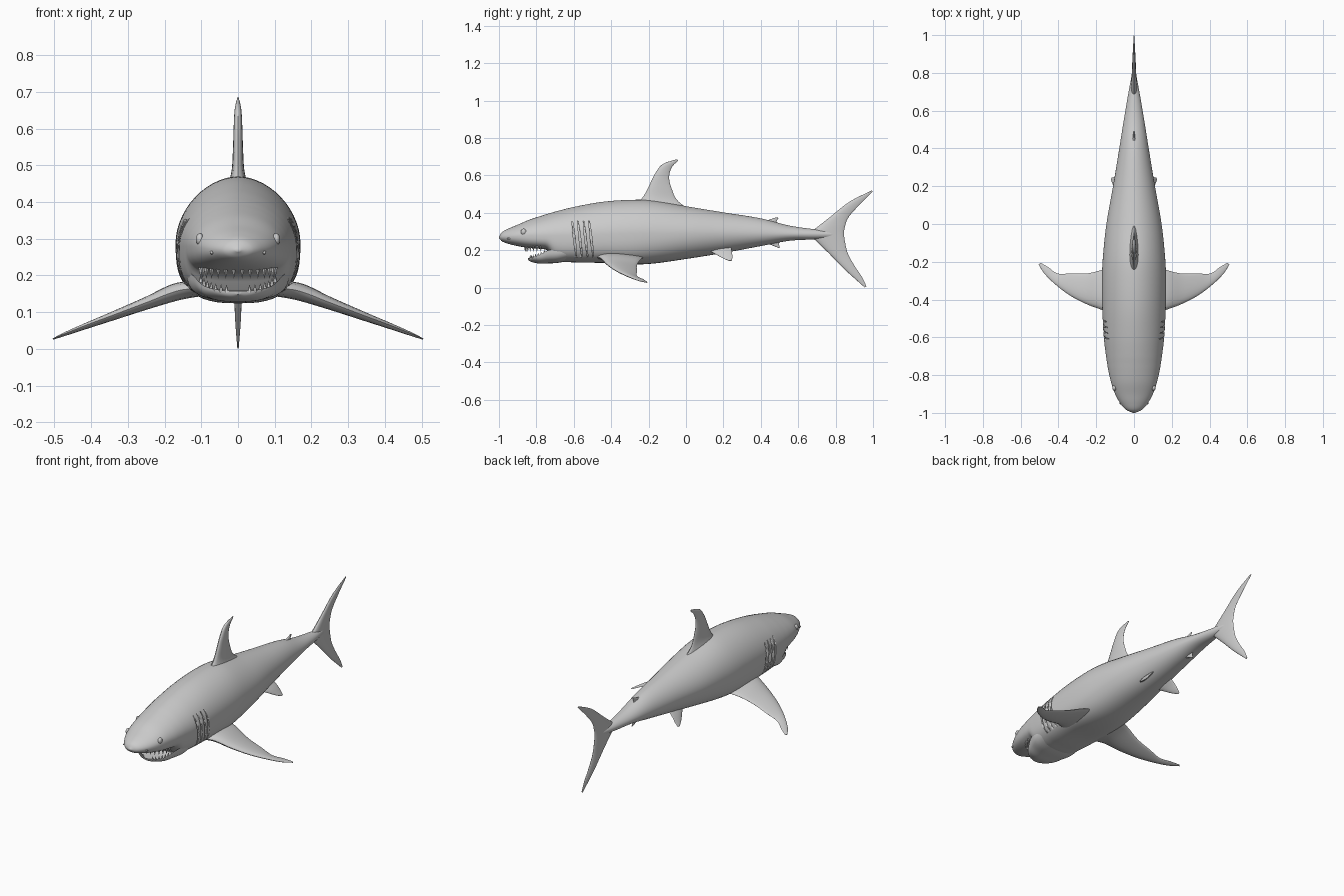
import bpy, bmesh
from math import sin, cos, pi
from mathutils import Vector, Matrix

if "Cube" in bpy.data.objects:
    bpy.data.objects.remove(bpy.data.objects["Cube"])


def hermite(rows, t):
    """Smooth interpolation of table rows keyed on their first column."""
    def slope(i):
        a, b = rows[max(i - 1, 0)], rows[min(i + 1, len(rows) - 1)]
        return [(q - p) / (b[0] - a[0]) for p, q in zip(a, b)]
    i = 0
    while i < len(rows) - 2 and t > rows[i + 1][0]:
        i += 1
    a, b, h = rows[i], rows[i + 1], rows[i + 1][0] - rows[i][0]
    s = (t - a[0]) / h
    return [p * (1 + 2 * s) * (1 - s) ** 2 + q * s * s * (3 - 2 * s)
            + h * (m * s * (1 - s) ** 2 - n * s * s * (1 - s))
            for p, q, m, n in zip(a, b, slope(i), slope(i + 1))]


def finish(name, bm, mirror=False, angle=0.7):
    bmesh.ops.recalc_face_normals(bm, faces=bm.faces)
    me = bpy.data.meshes.new(name)
    bm.to_mesh(me)
    bm.free()
    ob = bpy.data.objects.new(name, me)
    bpy.context.collection.objects.link(ob)
    bpy.ops.object.select_all(action='DESELECT')
    ob.select_set(True)
    bpy.context.view_layer.objects.active = ob
    bpy.ops.object.shade_smooth_by_angle(angle=angle)
    if mirror:
        ob.modifiers.new("mirror", 'MIRROR').use_mirror_merge = False
    return ob


def loft(bm, rings):
    vs = [[bm.verts.new(p) for p in r] for r in rings]
    n = len(vs[0])
    for a, b in zip(vs, vs[1:]):
        for j in range(n):
            bm.faces.new((a[j], a[(j + 1) % n], b[(j + 1) % n], b[j]))
    bm.faces.new(vs[0])
    bm.faces.new(vs[-1])


def section(row, n=56, ntop=1.85):
    """Superellipse ring; row = y, top, bottom, half width, widest z, lower exponent."""
    y, top, bot, w, mid, nb = row
    ring = []
    for k in range(n):
        c, s = cos(2 * pi * k / n), sin(2 * pi * k / n)
        e = 2 / (ntop if s >= 0 else nb)
        z = mid + ((top - mid) if s >= 0 else (bot - mid)) * abs(s) ** e
        ring.append((w * (1 if c > 0 else -1) * abs(c) ** e, y, z))
    return ring


def fin(name, rows, axis=(1, 0, 0), mirror=False, steps=28, n=10):
    """rows = leading point, trailing point, half thickness, from root to tip."""
    rows = [(i, *a, *b, th) for i, (a, b, th) in enumerate(rows)]
    axis, rings = Vector(axis).normalized(), []
    for i in range(steps + 1):
        r = hermite(rows, (len(rows) - 1) * i / steps)
        a, b, th = Vector(r[1:4]), Vector(r[4:7]), r[7]
        ring = []
        for k in range(2 * n):
            q = pi * k / n
            s = (1 - cos(q)) / 2
            ring.append(a.lerp(b, s) + axis * th * sin(q) * (1.25 - 0.6 * s))
        rings.append(ring)
    bm = bmesh.new()
    loft(bm, rings)
    return finish(name, bm, mirror)


def upright(rows):
    return [((0, a, b), (0, c, d), th) for a, b, c, d, th in rows]


# Body and upper snout
BODY = [(-1.0, .273, .265, .006, .269, 2), (-.985, .295, .248, .040, .270, 2),
        (-.95, .315, .234, .072, .272, 2.2), (-.90, .336, .222, .100, .276, 2.5),
        (-.84, .362, .212, .121, .28, 2.8), (-.77, .385, .206, .137, .28, 3),
        (-.74, .394, .198, .142, .28, 3), (-.70, .406, .147, .148, .28, 3),
        (-.60, .431, .135, .160, .28, 3), (-.45, .458, .132, .168, .285, 3),
        (-.30, .469, .124, .170, .29, 2.8), (-.18, .466, .128, .165, .29, 2.5),
        (0, .435, .153, .146, .29, 2.2), (.2, .402, .185, .111, .29, 2),
        (.4, .370, .222, .078, .288, 2), (.55, .332, .25, .054, .286, 2),
        (.68, .313, .258, .032, .285, 2), (.82, .300, .27, .006, .285, 2)]
bm = bmesh.new()
loft(bm, [section(hermite(BODY, -1 + 1.82 * (i / 110) ** 1.5)) for i in range(111)])
body = finish("body", bm)

# Lower jaw, dished on top (floor sits below the rim)
JAW = [(-.845, .152, .148, .006, .157, 2), (-.832, .148, .139, .048, .160, 2),
       (-.81, .147, .133, .078, .166, 2.2), (-.78, .147, .128, .100, .177, 2.5),
       (-.74, .150, .129, .120, .198, 2.7), (-.68, .17, .133, .138, .21, 3),
       (-.60, .19, .15, .140, .22, 3)]
bm = bmesh.new()
loft(bm, [section(hermite(JAW, -.845 + .245 * (i / 36) ** 1.4), ntop=2.5) for i in range(37)])
finish("lower_jaw", bm)


# Teeth
def tooth(bm, x, y, z, length):
    m = Matrix.Translation((x, y, z + length / 2)) @ Matrix.Rotation(0 if length > 0 else pi, 4, 'X')
    bmesh.ops.create_cone(bm, cap_ends=True, segments=5, radius1=.007, radius2=.0005,
                          depth=abs(length), matrix=m)


bm = bmesh.new()
for i in range(14):
    t = (i - 6.5) / 6.5 * 1.45
    tooth(bm, .102 * sin(t), -.765 - .095 * cos(t), .222, -.030)
finish("upper_teeth", bm)
bm = bmesh.new()
for i in range(7):
    y = -.837 + .075 * (i / 6) ** 1.4
    r = hermite(JAW, y)
    for s in (-1, 1):
        tooth(bm, s * r[3] * .92, y + .004, r[4] - .006, .021)
finish("lower_teeth", bm)


# Gill slits, eyes and nostrils, placed on the body surface
def side_x(y, z):
    _, top, bot, w, mid, nb = hermite(BODY, y)
    n, h = (1.85, top - mid) if z > mid else (nb, mid - bot)
    return w * max(0, 1 - abs((z - mid) / h) ** n) ** (1 / n)


bm = bmesh.new()
for g in range(4):
    rings = []
    for i in range(15):
        u = i / 14
        z = .355 - .19 * u
        y = -.608 + .03 * g + .022 * u
        x, d = side_x(y, z), .0015 + .0035 * sin(pi * u)
        rings.append([(x - .010, y + d, z), (x + .02, y + d, z),
                      (x + .02, y - d, z), (x - .010, y - d, z)])
    loft(bm, rings)
cutter = finish("gill_cutter", bm, mirror=True)
cutter.hide_render = True
cutter.hide_set(True)
cut = body.modifiers.new("gill_slits", 'BOOLEAN')
cut.operation, cut.object, cut.solver = 'DIFFERENCE', cutter, 'EXACT'


def bead(name, y, z, size, sink):
    bm = bmesh.new()
    bmesh.ops.create_uvsphere(bm, u_segments=20, v_segments=12, radius=1,
                              matrix=Matrix.Translation((side_x(y, z) - sink, y, z))
                              @ Matrix.Diagonal((*size, 1)))
    finish(name, bm, mirror=True)


bead("eyes", -.868, .298, (.011, .015, .017), .003)
bead("nostrils", -.945, .262, (.005, .012, .005), .002)

# Fins
fin("dorsal_fin", upright([(-.27, .44, .03, .41, .032), (-.225, .492, -.045, .465, .018),
                           (-.195, .55, -.075, .525, .014), (-.165, .61, -.09, .585, .012),
                           (-.125, .66, -.078, .64, .009), (-.05, .686, -.042, .680, .002)]))
fin("tail_fin", upright([(.955, .001, .965, .006, .002), (.90, .05, .942, .055, .006),
                         (.845, .1, .905, .11, .009), (.762, .185, .866, .18, .011),
                         (.70, .245, .85, .245, .014), (.66, .287, .845, .29, .016),
                         (.70, .322, .85, .325, .014), (.77, .377, .868, .375, .010),
                         (.875, .46, .925, .44, .007), (.993, .519, 1.0, .514, .002)]))
fin("second_dorsal_fin", upright([(.40, .35, .50, .33, .010), (.445, .363, .485, .352, .006),
                                  (.488, .377, .494, .372, .002)]), steps=10)
fin("anal_fin", upright([(.42, .24, .51, .255, .010), (.455, .228, .497, .235, .006),
                         (.495, .212, .502, .214, .002)]), steps=10)
fin("pelvic_fins", [((.045, .10, .21), (.045, .24, .23), .012),
                    ((.08, .15, .183), (.08, .245, .195), .008),
                    ((.105, .195, .158), (.103, .248, .165), .005),
                    ((.120, .23, .143), (.119, .245, .144), .002)],
    axis=(.8, 0, .6), mirror=True, steps=14)
fin("pectoral_fins", [((.10, -.49, .165), (.10, -.22, .165), .022),
                      ((.165, -.457, .158), (.17, -.243, .15), .024),
                      ((.25, -.425, .126), (.25, -.262, .12), .017),
                      ((.34, -.378, .092), (.335, -.262, .088), .012),
                      ((.42, -.317, .062), (.405, -.262, .062), .008),
                      ((.475, -.262, .040), (.455, -.228, .044), .005),
                      ((.505, -.215, .027), (.495, -.205, .029), .002)],
    axis=(.35, 0, .94), mirror=True)
